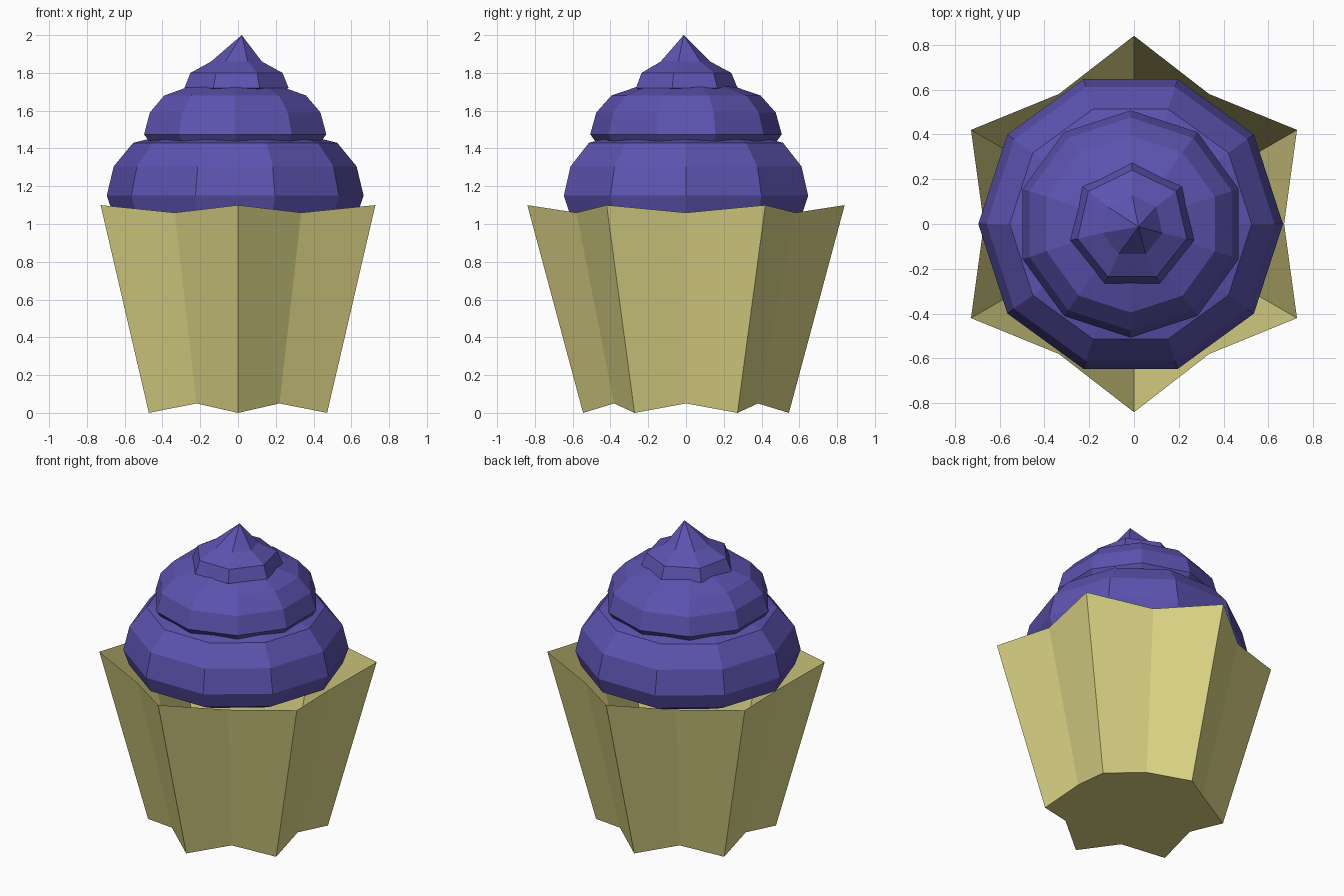
import bpy, math

if "Cube" in bpy.data.objects:
    bpy.data.objects.remove(bpy.data.objects["Cube"])

def material(name, color):
    m = bpy.data.materials.new(name)
    m.diffuse_color = (*color, 1.0)
    m.use_nodes = True
    m.node_tree.nodes["Principled BSDF"].inputs["Base Color"].default_value = m.diffuse_color
    return m

PURPLE = material("purple_frosting", (0.107, 0.086, 0.43))
YELLOW = material("pale_yellow_paper", (0.72, 0.67, 0.24))

def make(name, verts, faces, mat):
    me = bpy.data.meshes.new(name)
    me.from_pydata(verts, [], faces)
    me.materials.append(mat)
    me.update()
    ob = bpy.data.objects.new(name, me)
    bpy.context.collection.objects.link(ob)
    return ob

def ring_faces(n, rings):
    return [(r * n + i, r * n + (i + 1) % n, (r + 1) * n + (i + 1) % n, (r + 1) * n + i)
            for r in range(rings - 1) for i in range(n)]

def tier(name, n, start, center, profile, tip=None):
    """Stack of n-sided rings (radius, height), closed at the bottom and top."""
    verts = []
    for r, z in profile:
        for i in range(n):
            a = math.radians(start) + 2 * math.pi * i / n
            verts.append((center[0] + r * math.cos(a), center[1] + r * math.sin(a), z))
    faces = ring_faces(n, len(profile))
    faces.append(tuple(reversed(range(n))))
    top = (len(profile) - 1) * n
    if tip:
        verts.append(tip)
        faces += [(top + i, top + (i + 1) % n, len(verts) - 1) for i in range(n)]
    else:
        faces.append(tuple(range(top, top + n)))
    return make(name, verts, faces, PURPLE)

# Pleated paper cup: six-pointed star section, open at the top
cup = []
for point_r, point_z, valley_r, valley_z in ((0.545, 0.0, 0.44, 0.05), (0.84, 1.10, 0.67, 1.06)):
    for i in range(12):
        a = math.radians(30 * i)
        r, z = (point_r, point_z) if i % 2 else (valley_r, valley_z)
        cup.append((r * math.cos(a), r * math.sin(a), z))
make("paper_cup", cup, ring_faces(12, 2) + [tuple(reversed(range(12)))], YELLOW)

# Three frosting tiers
tier("frosting_lower", 10, 0, (-0.015, 0),
     [(0.50, 0.98), (0.645, 1.05), (0.68, 1.15), (0.643, 1.305), (0.54, 1.43), (0.38, 1.47)])
tier("frosting_middle", 10, 18, (-0.015, 0),
     [(0.40, 1.39), (0.475, 1.43), (0.507, 1.475), (0.475, 1.59), (0.395, 1.68), (0.22, 1.74)])
tier("frosting_top", 7, 90, (-0.008, -0.01),
     [(0.20, 1.69), (0.283, 1.72), (0.25, 1.80), (0.138, 1.86)], tip=(0.02, -0.012, 2.0))
